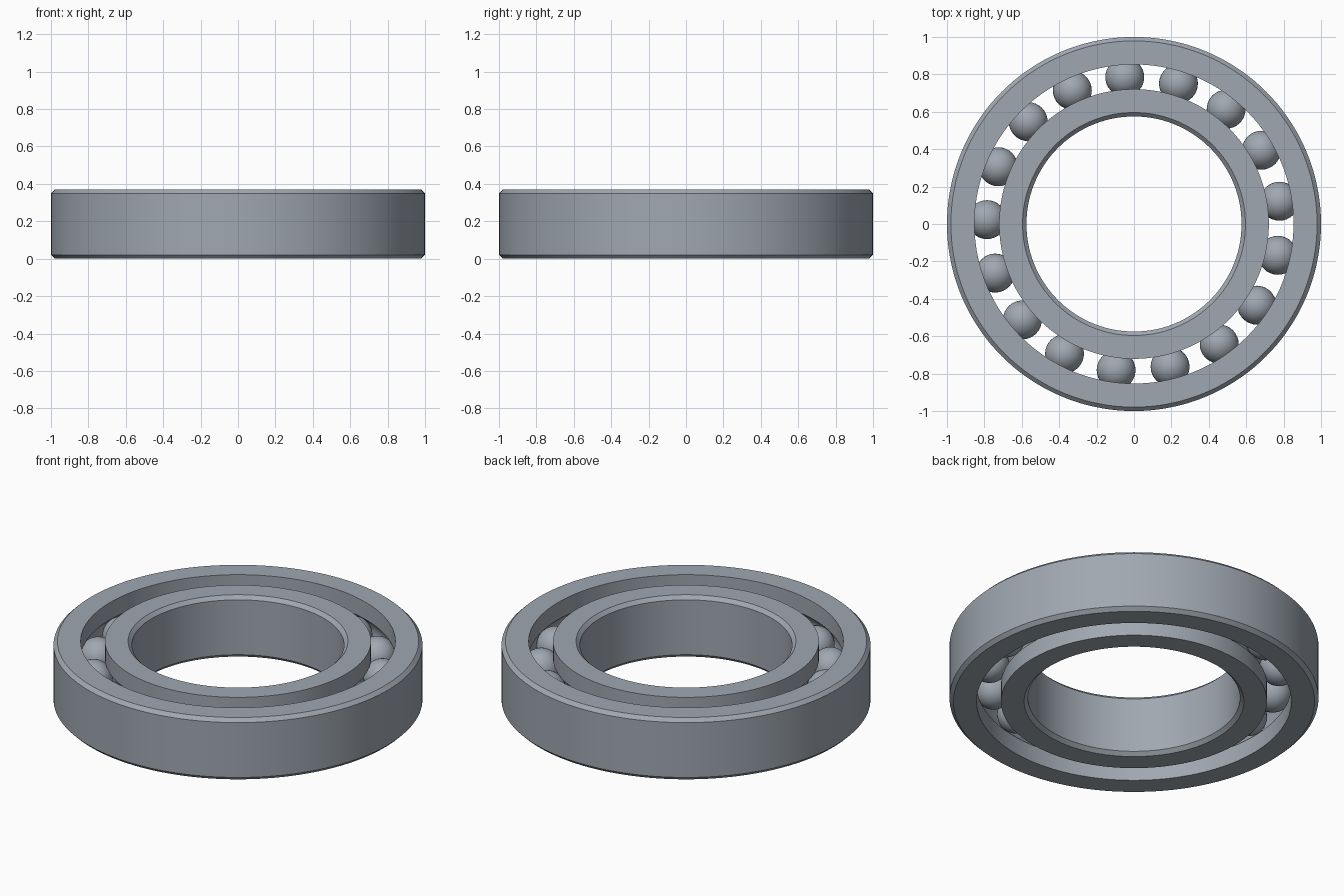
import bpy
import bmesh
from math import asin, cos, sin, pi, radians
from mathutils import Matrix

cube = bpy.data.objects.get("Cube")
if cube:
    bpy.data.objects.remove(cube, do_unlink=True)

HEIGHT = 0.37
MID = HEIGHT / 2
CHAMFER = 0.021
BORE, INNER_LAND, OUTER_LAND, RIM = 0.575, 0.721, 0.853, 1.0
PITCH = (INNER_LAND + OUTER_LAND) / 2
BALL_RADIUS = 0.104
BALL_COUNT = 17
SEGMENTS = 144

steel = bpy.data.materials.new("steel_grey")
steel.use_nodes = True
colour = (0.35, 0.39, 0.44, 1)
steel.diffuse_color = colour
steel.node_tree.nodes["Principled BSDF"].inputs["Base Color"].default_value = colour


def finish(name, bm):
    """Turn a bmesh into a shaded steel object."""
    bmesh.ops.recalc_face_normals(bm, faces=bm.faces)
    mesh = bpy.data.meshes.new(name)
    bm.to_mesh(mesh)
    bm.free()
    mesh.materials.append(steel)
    obj = bpy.data.objects.new(name, mesh)
    bpy.context.collection.objects.link(obj)
    bpy.ops.object.select_all(action="DESELECT")
    obj.select_set(True)
    bpy.context.view_layer.objects.active = obj
    bpy.ops.object.shade_smooth_by_angle(angle=radians(30))
    return obj


def race(name, plain, land, side):
    """Revolve a chamfered race; side points from the balls to the plain wall."""
    edge = plain - side * CHAMFER
    profile = [(land, 0), (edge, 0), (plain, CHAMFER),
               (plain, HEIGHT - CHAMFER), (edge, HEIGHT), (land, HEIGHT)]
    # Ball groove, following the ball's own curve
    reach = BALL_RADIUS + 0.001
    half = pi / 2 - asin(abs(land - PITCH) / reach)
    steps = 14
    for i in range(steps + 1):
        a = half * (1 - 2 * i / steps)
        profile.append((PITCH + side * reach * cos(a), MID + reach * sin(a)))

    bm = bmesh.new()
    loops = []
    for s in range(SEGMENTS):
        t = 2 * pi * s / SEGMENTS
        loops.append([bm.verts.new((r * cos(t), r * sin(t), z)) for r, z in profile])
    for s, a in enumerate(loops):
        b = loops[(s + 1) % SEGMENTS]
        for i in range(len(profile)):
            j = (i + 1) % len(profile)
            bm.faces.new((a[i], b[i], b[j], a[j]))
    return finish(name, bm)


# Two races
race("outer_race", RIM, OUTER_LAND, 1)
race("inner_race", BORE, INNER_LAND, -1)

# Ring of balls
for i in range(BALL_COUNT):
    t = radians(93.6) + 2 * pi * i / BALL_COUNT
    bm = bmesh.new()
    bmesh.ops.create_uvsphere(bm, u_segments=32, v_segments=20, radius=BALL_RADIUS)
    ball = finish(f"ball_{i + 1}", bm)
    ball.matrix_world = Matrix.Translation((PITCH * cos(t), PITCH * sin(t), MID))
